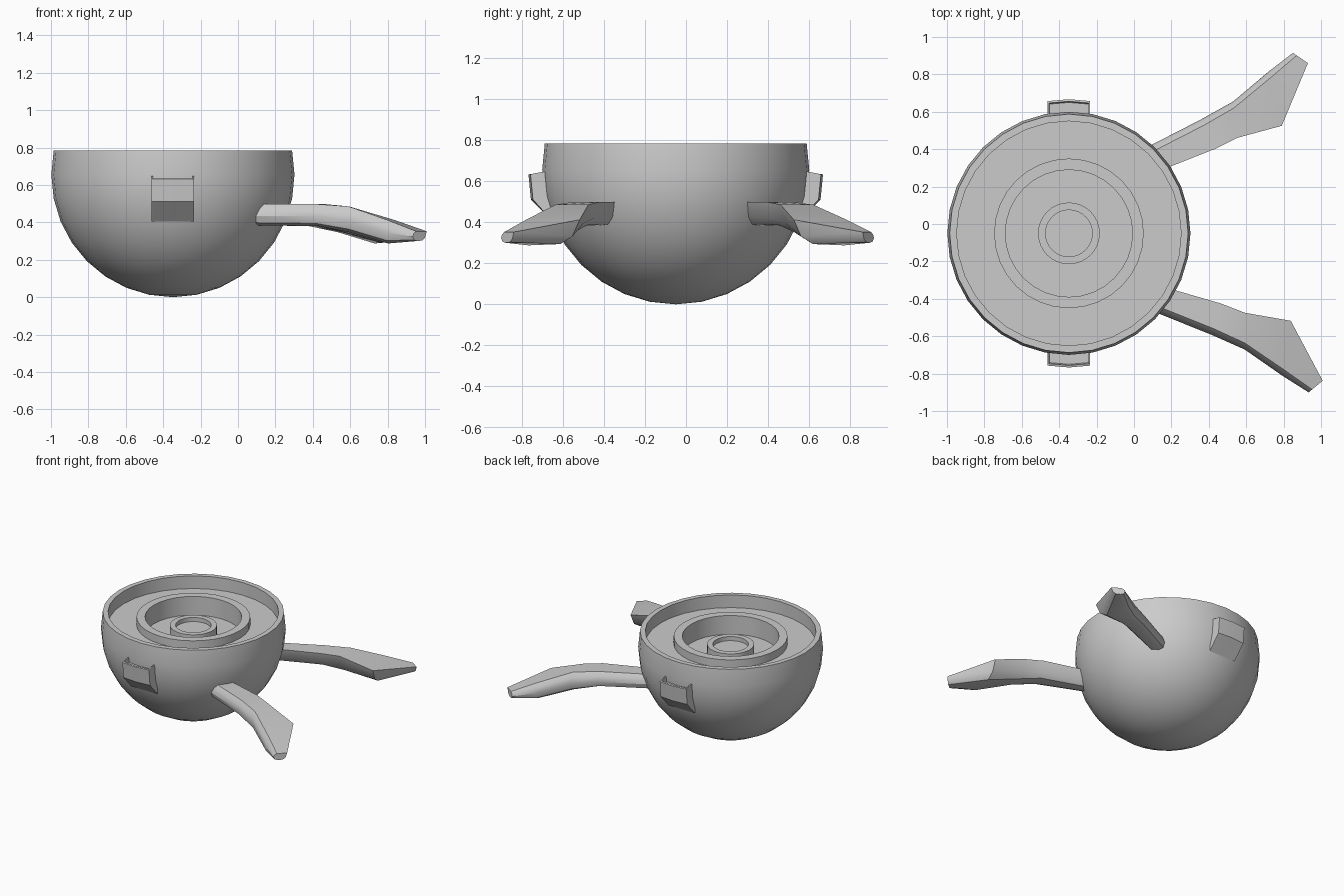
import bpy, bmesh, math
from mathutils import Vector, Matrix

if "Cube" in bpy.data.objects:
    bpy.data.objects.remove(bpy.data.objects["Cube"])

CENTRE = Vector((-0.348, -0.05, 0))


def finish(bm, name, angle):
    bmesh.ops.remove_doubles(bm, verts=bm.verts, dist=0.0002)
    bmesh.ops.recalc_face_normals(bm, faces=bm.faces)
    mesh = bpy.data.meshes.new(name)
    bm.to_mesh(mesh)
    bm.free()
    ob = bpy.data.objects.new(name, mesh)
    bpy.context.collection.objects.link(ob)
    bpy.ops.object.select_all(action='DESELECT')
    ob.select_set(True)
    bpy.context.view_layer.objects.active = ob
    bpy.ops.object.shade_smooth_by_angle(angle=math.radians(angle))
    return ob


def loft(name, sections, matrix, angle=35):
    """Skin equal-length cross-sections and cap both ends."""
    bm = bmesh.new()
    rings = [[bm.verts.new(matrix @ Vector(p)) for p in s] for s in sections]
    n = len(rings[0])
    for a, b in zip(rings, rings[1:]):
        for i in range(n):
            j = (i + 1) % n
            bm.faces.new((a[i], a[j], b[j], b[i]))
    bm.faces.new(rings[0])
    bm.faces.new(rings[-1])
    return finish(bm, name, angle)


def lathe(name, profile, segments=32):
    bm = bmesh.new()
    verts = [bm.verts.new((r, 0, z)) for r, z in profile]
    edges = [bm.edges.new(e) for e in zip(verts, verts[1:])]
    bmesh.ops.spin(bm, geom=verts + edges, axis=(0, 0, 1), cent=(0, 0, 0),
                   angle=2 * math.pi, steps=segments)
    bmesh.ops.translate(bm, verts=bm.verts, vec=CENTRE)
    return finish(bm, name, 35)


# Bowl: spherical shell cut just above its equator, with stepped rings inside
R, RZ, STEP = 0.65, 0.655, math.radians(11.25)
outer = [(R * math.sin(i * STEP), RZ - RZ * math.cos(i * STEP)) for i in range(10)]
inside = [(0.60, 0.783), (0.60, 0.685),
          (0.40, 0.685), (0.40, 0.745), (0.34, 0.745), (0.34, 0.60),
          (0.165, 0.60), (0.165, 0.682), (0.125, 0.682), (0.125, 0.65), (0, 0.65)]
lathe("bowl", outer + inside)

# Side clips: small wedge pockets with a shallow recess behind a bent front plate
full = [(0.60, 0.405), (0.695, 0.51), (0.707, 0.632), (0.696, 0.635),
        (0.690, 0.637), (0.63, 0.648), (0.60, 0.648)]
recess = full[:4] + [(0.690, 0.605), (0.63, 0.605), (0.60, 0.605)]
H, T = 0.114, 0.008
stations = [(-H, full, 0), (-H + T, full, 0.001), (-H + T + 0.001, recess, 0.001),
            (0, recess, 0.01),
            (H - T - 0.001, recess, 0.001), (H - T, full, 0.001), (H, full, 0)]
for name, side in (("back_clip", 1), ("front_clip", -1)):
    sections = [[(x, side * (d + (bulge if d > 0.65 else 0)), z) for d, z in prof]
                for x, prof, bulge in stations]
    loft(name, sections, Matrix.Translation(CENTRE), 15)

# Arms: inner edge xy, outer edge xy, top z, bottom z along the length
arm = [((0.08, 0.262), (0.00, 0.375), 0.497, 0.385),
       ((0.43, 0.400), (0.36, 0.560), 0.497, 0.380),
       ((0.55, 0.460), (0.53, 0.655), 0.485, 0.347),
       ((0.79, 0.525), (0.72, 0.815), 0.412, 0.287),
       ((0.93, 0.860), (0.85, 0.915), 0.352, 0.300)]
sections = []
for inner, out, zt, zb in arm:
    i, o = Vector(inner), Vector(out)
    d, w, h = (o - i).normalized(), (o - i).length, zt - zb

    def point(off, z):
        p = i + d * off
        return (p.x - CENTRE.x, p.y - CENTRE.y, z)
    b = min(0.035, w * 0.25)
    sections.append([point(0, zt), point(w - b, zt), point(w - b * 0.3, zt - h * 0.25),
                     point(w, zt - h * 0.55), point(w - b * 0.4, zb + h * 0.12),
                     point(w - b * 1.3, zb), point(w * 0.32, zb + h * 0.05),
                     point(w * 0.12, zb + h * 0.35)])

place = Matrix.Translation(CENTRE)
loft("back_arm", sections, place)
mirror = Matrix.Rotation(math.radians(5.3), 4, 'Z') @ Matrix.Scale(-1, 4, (0, 1, 0))
loft("front_arm", sections, place @ mirror)
